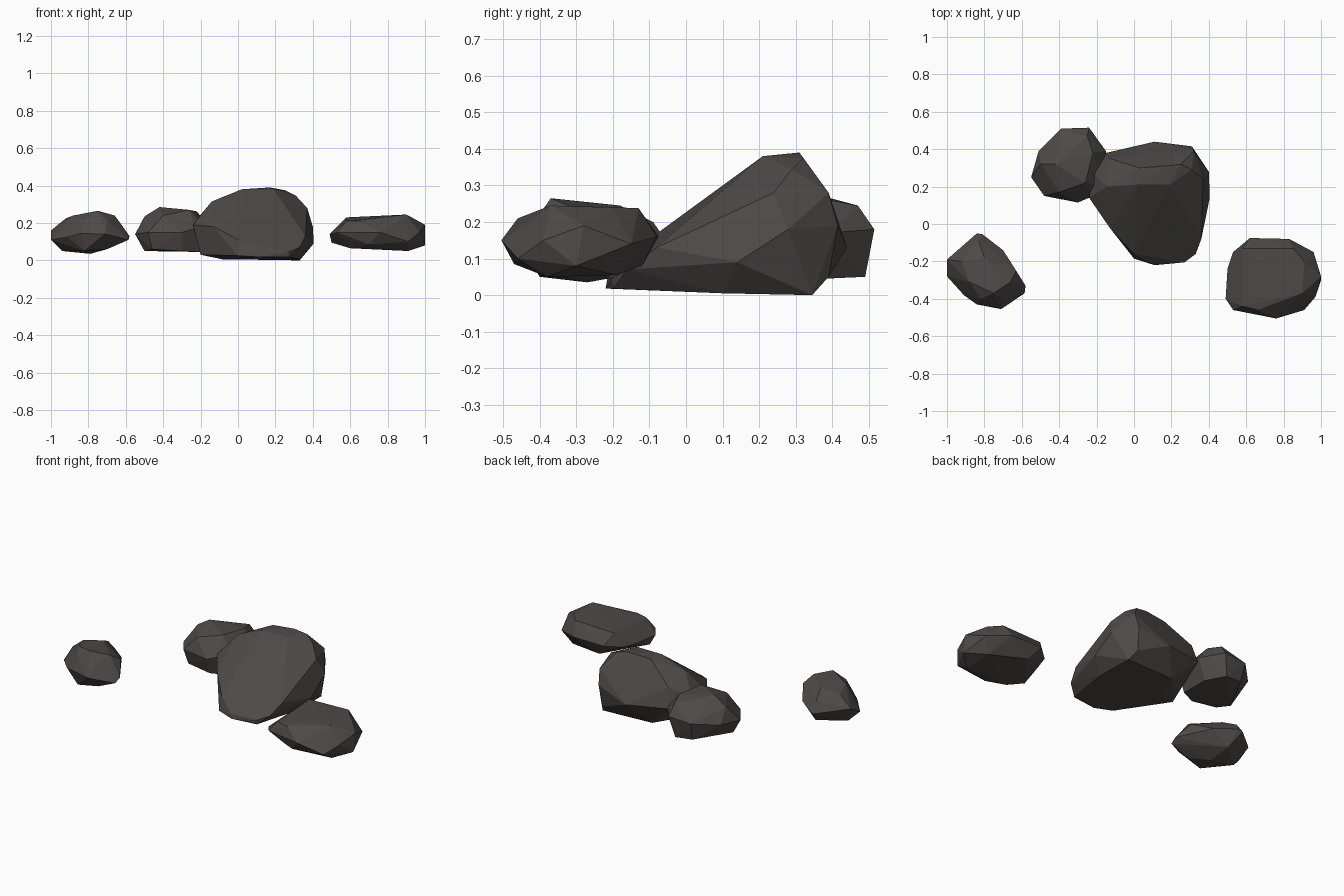
import bpy, bmesh

stone = bpy.data.materials.new("dark stone")
stone.diffuse_color = (0.075, 0.067, 0.064, 1)


def rock(name, corners):
    """Flat-faced boulder: the convex hull of its main corners."""
    bm = bmesh.new()
    for c in corners:
        bm.verts.new(c)
    res = bmesh.ops.convex_hull(bm, input=bm.verts[:])
    loose = [v for v in bm.verts if not v.link_faces]
    bmesh.ops.delete(bm, geom=loose, context='VERTS')
    # merge nearly coplanar triangles into broad chiselled faces
    bmesh.ops.dissolve_limit(bm, angle_limit=0.05, verts=bm.verts[:], edges=bm.edges[:])
    bmesh.ops.recalc_face_normals(bm, faces=bm.faces[:])
    me = bpy.data.meshes.new(name)
    bm.to_mesh(me)
    bm.free()
    me.materials.append(stone)
    ob = bpy.data.objects.new(name, me)
    bpy.context.collection.objects.link(ob)
    return ob


# large central boulder: crest, front slope, girth, base
rock("large_boulder", [
    (0.02, 0.21, 0.38), (0.19, 0.21, 0.38), (0.17, 0.31, 0.39), (0.25, 0.32, 0.375),
    (0.31, 0.29, 0.345), (0.03, 0.30, 0.38), (-0.14, 0.20, 0.315), (-0.13, 0.35, 0.26),
    (0.32, 0.39, 0.28), (0.37, 0.24, 0.28),
    (-0.13, -0.02, 0.18), (0.00, -0.16, 0.11), (0.10, -0.215, 0.045), (0.27, -0.205, 0.045),
    (0.33, -0.16, 0.07), (0.36, -0.08, 0.13),
    (0.405, 0.14, 0.09), (0.40, 0.28, 0.18), (0.31, 0.415, 0.19), (0.11, 0.44, 0.13),
    (-0.15, 0.38, 0.15), (-0.22, 0.27, 0.22), (-0.24, 0.14, 0.19),
    (0.33, 0.345, 0.0), (0.33, 0.10, 0.005), (0.27, -0.20, 0.018), (0.11, -0.22, 0.018),
    (0.00, -0.185, 0.025), (-0.20, 0.10, 0.03), (-0.08, 0.14, 0.005), (0.00, 0.33, 0.005),
    (0.30, 0.39, 0.05)])

# small rock touching the boulder at the back left
rock("back_left_rock", [
    (-0.42, 0.32, 0.285), (-0.26, 0.22, 0.27), (-0.22, 0.38, 0.262), (-0.25, 0.47, 0.245),
    (-0.40, 0.17, 0.24), (-0.50, 0.32, 0.235),
    (-0.39, 0.51, 0.17), (-0.24, 0.515, 0.18), (-0.15, 0.39, 0.17), (-0.16, 0.20, 0.17),
    (-0.23, 0.145, 0.17), (-0.30, 0.115, 0.15), (-0.48, 0.15, 0.15), (-0.55, 0.25, 0.14),
    (-0.51, 0.39, 0.15),
    (-0.50, 0.25, 0.05), (-0.46, 0.17, 0.06), (-0.30, 0.15, 0.05), (-0.20, 0.20, 0.045),
    (-0.20, 0.38, 0.045), (-0.27, 0.49, 0.05), (-0.38, 0.48, 0.06)])

# loose rock on the left
rock("left_rock", [
    (-0.75, -0.37, 0.265), (-0.88, -0.31, 0.24), (-0.80, -0.18, 0.245), (-0.66, -0.31, 0.24),
    (-0.92, -0.20, 0.225), (-0.82, -0.40, 0.215), (-0.70, -0.40, 0.21), (-0.83, -0.09, 0.20),
    (-0.84, -0.05, 0.14), (-0.81, -0.055, 0.15), (-0.70, -0.14, 0.15), (-0.63, -0.25, 0.20),
    (-0.58, -0.33, 0.13), (-0.585, -0.37, 0.11), (-0.71, -0.455, 0.14), (-0.84, -0.43, 0.145),
    (-0.91, -0.38, 0.125), (-1.0, -0.28, 0.11), (-1.0, -0.19, 0.16),
    (-0.79, -0.27, 0.035), (-0.94, -0.25, 0.05), (-0.82, -0.40, 0.05), (-0.70, -0.37, 0.06),
    (-0.80, -0.13, 0.06)])

# flat slab-like rock on the right
rock("right_rock", [
    (0.58, -0.13, 0.23), (0.58, -0.44, 0.21), (0.85, -0.13, 0.238), (0.90, -0.37, 0.245),
    (0.91, -0.20, 0.24), (0.66, -0.46, 0.21),
    (0.62, -0.075, 0.16), (0.83, -0.08, 0.16), (0.96, -0.15, 0.14), (1.0, -0.28, 0.19),
    (1.0, -0.30, 0.08), (0.97, -0.39, 0.15), (0.91, -0.46, 0.10), (0.76, -0.505, 0.15),
    (0.53, -0.46, 0.15), (0.49, -0.40, 0.14), (0.50, -0.24, 0.15), (0.53, -0.15, 0.15),
    (0.60, -0.40, 0.065), (0.70, -0.47, 0.085), (0.91, -0.38, 0.05), (0.91, -0.19, 0.055),
    (0.68, -0.12, 0.08), (0.50, -0.36, 0.095)])
